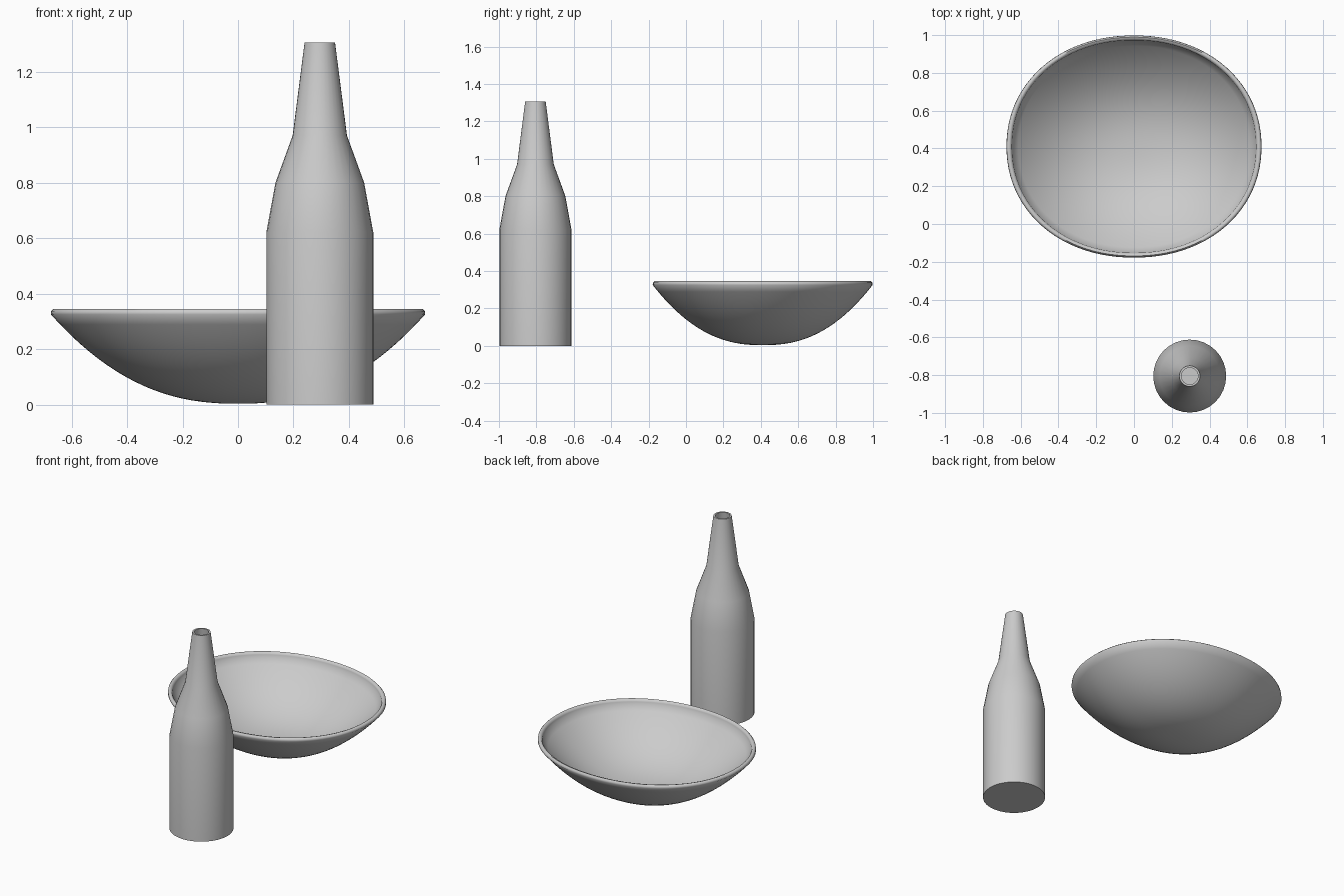
import bpy, bmesh, math

if "Cube" in bpy.data.objects:
    bpy.data.objects.remove(bpy.data.objects["Cube"])


def lathe(name, profile, centre, segments, rx=1.0, ry=1.0, power=2.0, angle=40):
    """Spin a (radius, z) profile around a round or superelliptic outline."""
    bm = bmesh.new()
    rings = []
    for r, z in profile:
        if r == 0:
            rings.append([bm.verts.new((centre[0], centre[1], z))])
            continue
        ring = []
        for i in range(segments):
            a = 2 * math.pi * i / segments
            c, s = math.cos(a), math.sin(a)
            k = (abs(c) ** power + abs(s) ** power) ** (-1 / power)
            ring.append(bm.verts.new((centre[0] + r * rx * k * c,
                                      centre[1] + r * ry * k * s, z)))
        rings.append(ring)
    for a, b in zip(rings, rings[1:]):
        for i in range(segments):
            j = (i + 1) % segments
            if len(a) == 1:
                bm.faces.new((a[0], b[j], b[i]))
            elif len(b) == 1:
                bm.faces.new((a[i], a[j], b[0]))
            else:
                bm.faces.new((a[i], a[j], b[j], b[i]))
    bmesh.ops.recalc_face_normals(bm, faces=bm.faces)
    mesh = bpy.data.meshes.new(name)
    bm.to_mesh(mesh)
    bm.free()
    obj = bpy.data.objects.new(name, mesh)
    bpy.context.collection.objects.link(obj)
    bpy.ops.object.select_all(action='DESELECT')
    obj.select_set(True)
    bpy.context.view_layer.objects.active = obj
    bpy.ops.object.shade_smooth_by_angle(angle=math.radians(angle))
    return obj


# Hollow bottle: outer wall up to the mouth, then the inner wall back down
lathe("bottle", [(0, 0), (0.193, 0), (0.193, 0.62), (0.16, 0.80), (0.098, 0.97),
                 (0.055, 1.305), (0.044, 1.305), (0.084, 0.97), (0.145, 0.80),
                 (0.178, 0.62), (0.178, 0.02), (0, 0.02)],
      centre=(0.295, -0.805), segments=32)

# Wide oval bowl: curved outside, rounded rim, matching curved inside
steps = 20
outer = [(i / steps, 0.003 + 0.322 * (i / steps) ** 2.35) for i in range(steps + 1)]
rim = [(0.998, 0.337), (0.985, 0.345), (0.967, 0.342), (0.957, 0.33)]
inner = [(0.955 * i / steps, 0.032 + 0.285 * (i / steps) ** 2.35)
         for i in range(steps, -1, -1)]
lathe("bowl", outer + rim + inner, centre=(0, 0.41), segments=96,
      rx=0.675, ry=0.588, power=2.1, angle=60)
